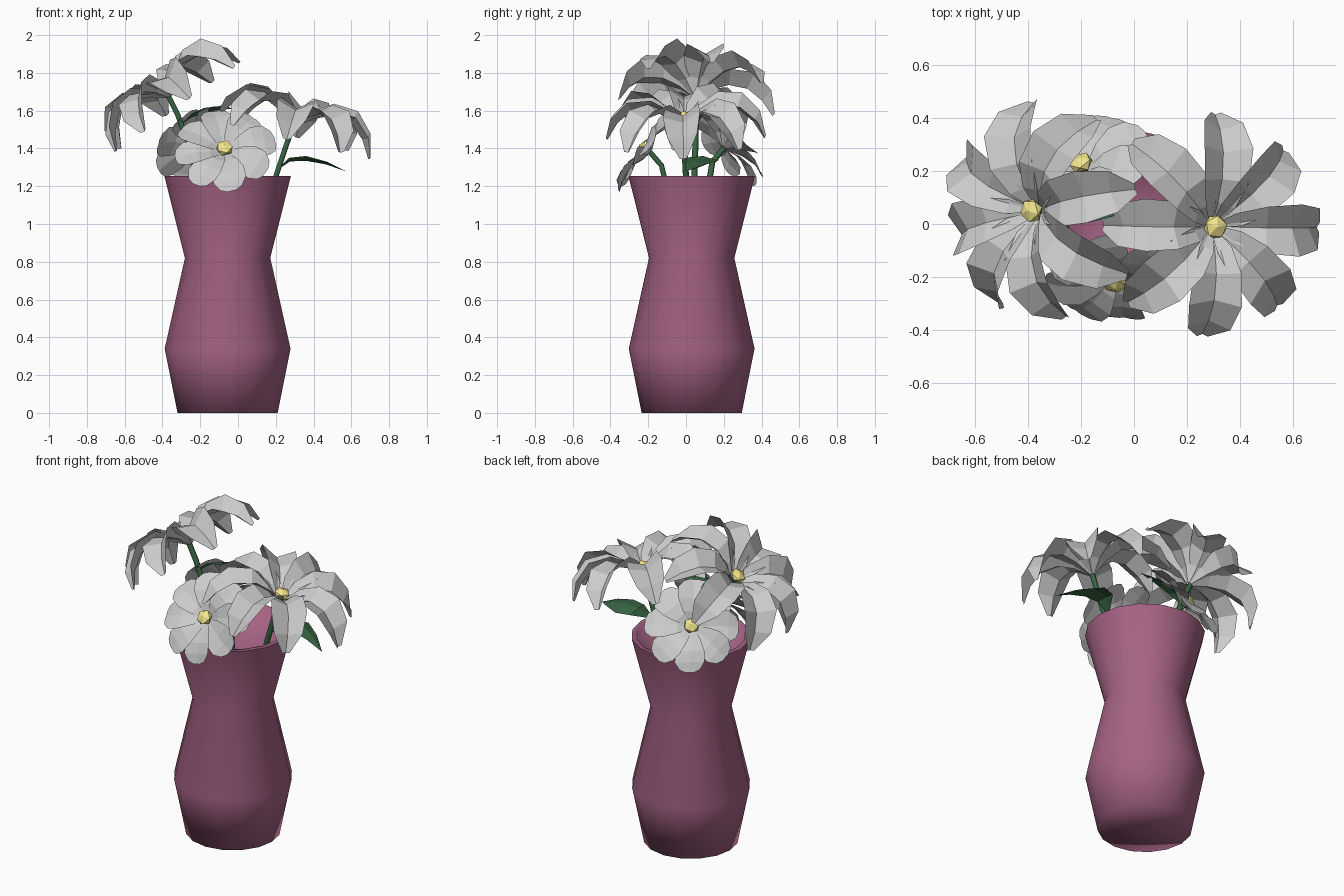
import bpy, bmesh, random
from math import sin, cos, tau, radians
from mathutils import Vector, Matrix

if "Cube" in bpy.data.objects:
    bpy.data.objects.remove(bpy.data.objects["Cube"])

random.seed(4)


def material(name, rgb):
    m = bpy.data.materials.new(name)
    m.diffuse_color = (*rgb, 1)
    m.use_nodes = True
    m.node_tree.nodes["Principled BSDF"].inputs["Base Color"].default_value = m.diffuse_color
    return m


PINK = material("vase_pink", (0.38, 0.125, 0.235))
GREEN = material("leaf_green", (0.04, 0.13, 0.055))
YELLOW = material("pollen_yellow", (0.9, 0.8, 0.27))


def add_object(name, bm, mat=None):
    me = bpy.data.meshes.new(name)
    bm.to_mesh(me)
    bm.free()
    ob = bpy.data.objects.new(name, me)
    bpy.context.collection.objects.link(ob)
    if mat:
        me.materials.append(mat)
    return ob


def folded_strip(bm, points, widths, side, fold):
    """Petal or leaf: midrib points with an edge on either side, raised by fold."""
    pts = [Vector(p) for p in points]
    side = Vector(side).normalized()
    rows = []
    for i, (p, w) in enumerate(zip(pts, widths)):
        along = pts[min(i + 1, len(pts) - 1)] - pts[max(i - 1, 0)]
        lift = along.cross(side).normalized() * fold * w
        rows.append([bm.verts.new(q) for q in (p - side * w + lift, p, p + side * w + lift)])
    for a, b in zip(rows, rows[1:]):
        for k in (0, 1):
            bm.faces.new((a[k], b[k], b[k + 1], a[k + 1]))


# Vase: hollow lathe with 16 sides
CX, CY = -0.055, 0.03
profile = [(0, 0), (0.265, 0), (0.333, 0.34), (0.226, 0.82), (0.335, 1.255),
           (0.305, 1.255), (0.198, 0.82), (0.302, 0.34), (0.238, 0.03), (0, 0.03)]
bm = bmesh.new()
vs = [bm.verts.new((CX + r, CY, z)) for r, z in profile]
es = [bm.edges.new(p) for p in zip(vs, vs[1:])]
bmesh.ops.spin(bm, geom=vs + es, cent=(CX, CY, 0), axis=(0, 0, 1), angle=tau, steps=16)
bmesh.ops.remove_doubles(bm, verts=bm.verts, dist=1e-4)
bmesh.ops.recalc_face_normals(bm, faces=bm.faces)
vase = add_object("vase", bm, PINK)
bpy.context.view_layer.objects.active = vase
vase.select_set(True)
bpy.ops.object.shade_smooth_by_angle(angle=radians(85))
vase.select_set(False)


# Flowers: eight cupped, slightly twisted petals around a faceted centre
BIG = ([(0.015, -0.02), (0.09, 0.04), (0.18, 0.08), (0.28, 0.07), (0.36, 0.0), (0.415, -0.09)],
       [0.015, 0.06, 0.09, 0.10, 0.08, 0.02], 0.55, 0.15)
SMALL = ([(0.015, -0.01), (0.08, 0.02), (0.15, 0.03), (0.21, 0.02), (0.25, 0.005), (0.265, 0)],
         [0.015, 0.055, 0.085, 0.088, 0.06, 0.025], 0.12, 0.2)


def flower(name, centre, axis, shape, spin):
    path, widths, fold, twist = shape
    c, n = Vector(centre), Vector(axis).normalized()
    ex = Vector((1, 0, 0))
    ex = (ex - n * ex.dot(n)).normalized()
    ey = n.cross(ex)
    bm = bmesh.new()
    for i in range(8):
        a = radians(spin) + tau * i / 8 + random.uniform(-0.05, 0.05)
        s = random.uniform(0.97, 1.04)
        e, t = ex * cos(a) + ey * sin(a), ey * cos(a) - ex * sin(a)
        pts = [c + (e * r + n * h) * s for r, h in path]
        folded_strip(bm, pts, widths, t + n * twist, fold)
    add_object(name + "_petals", bm)
    bm = bmesh.new()
    bmesh.ops.create_icosphere(bm, subdivisions=1, radius=0.048)
    rot = n.to_track_quat('Z', 'Y').to_matrix().to_4x4()
    bm.transform(Matrix.Translation(c + n * 0.03) @ rot @ Matrix.Diagonal((1, 1, 0.6, 1)))
    add_object(name + "_centre", bm, YELLOW)


flower("left_flower", (-0.37, 0.05, 1.69), (-0.58, 0, 0.81), BIG, 13)
flower("right_flower", (0.30, -0.01, 1.54), (0.25, -0.03, 0.97), BIG, -3)
flower("front_flower", (-0.07, -0.20, 1.385), (-0.02, -0.80, 0.58), SMALL, 10)
flower("back_flower", (-0.19, 0.21, 1.41), (-0.32, 0.66, 0.58), SMALL, 20)


# Stems: bevelled curves running down into the vase
def stem(name, points):
    cu = bpy.data.curves.new(name, 'CURVE')
    cu.dimensions = '3D'
    cu.bevel_depth = 0.016
    cu.bevel_resolution = 1
    sp = cu.splines.new('POLY')
    sp.points.add(len(points) - 1)
    for p, co in zip(sp.points, points):
        p.co = (*co, 1)
    cu.materials.append(GREEN)
    bpy.context.collection.objects.link(bpy.data.objects.new(name, cu))


stem("left_stem", [(-0.37, 0.05, 1.68), (-0.32, 0.05, 1.58), (-0.26, 0.05, 1.42), (-0.19, 0.04, 1.15), (-0.1, 0.03, 0.3)])
stem("right_stem", [(0.30, -0.01, 1.54), (0.26, -0.01, 1.43), (0.2, 0, 1.25), (0.09, 0.02, 0.82), (0, 0.03, 0.3)])
stem("front_stem", [(-0.07, -0.19, 1.38), (-0.07, -0.13, 1.31), (-0.06, -0.09, 1.15), (-0.05, 0, 0.3)])
stem("back_stem", [(-0.18, 0.20, 1.40), (-0.15, 0.14, 1.33), (-0.12, 0.11, 1.15), (-0.06, 0.06, 0.3)])


# Leaves
def leaf(name, points, width, side):
    bm = bmesh.new()
    folded_strip(bm, points, [width * k for k in (0.1, 0.8, 1, 0.6, 0.03)], side, -0.2)
    add_object(name, bm, GREEN)


leaf("right_leaf", [(0.21, 0.03, 1.29), (0.27, 0.08, 1.35), (0.36, 0.09, 1.36), (0.47, 0.05, 1.33), (0.57, 0.0, 1.28)],
     0.085, (0, 1, -0.1))
leaf("left_leaf", [(-0.30, 0.05, 1.53), (-0.25, 0.05, 1.58), (-0.18, 0.05, 1.61), (-0.1, 0.05, 1.62), (0.0, 0.06, 1.61)],
     0.045, (0, 1, -0.3))
